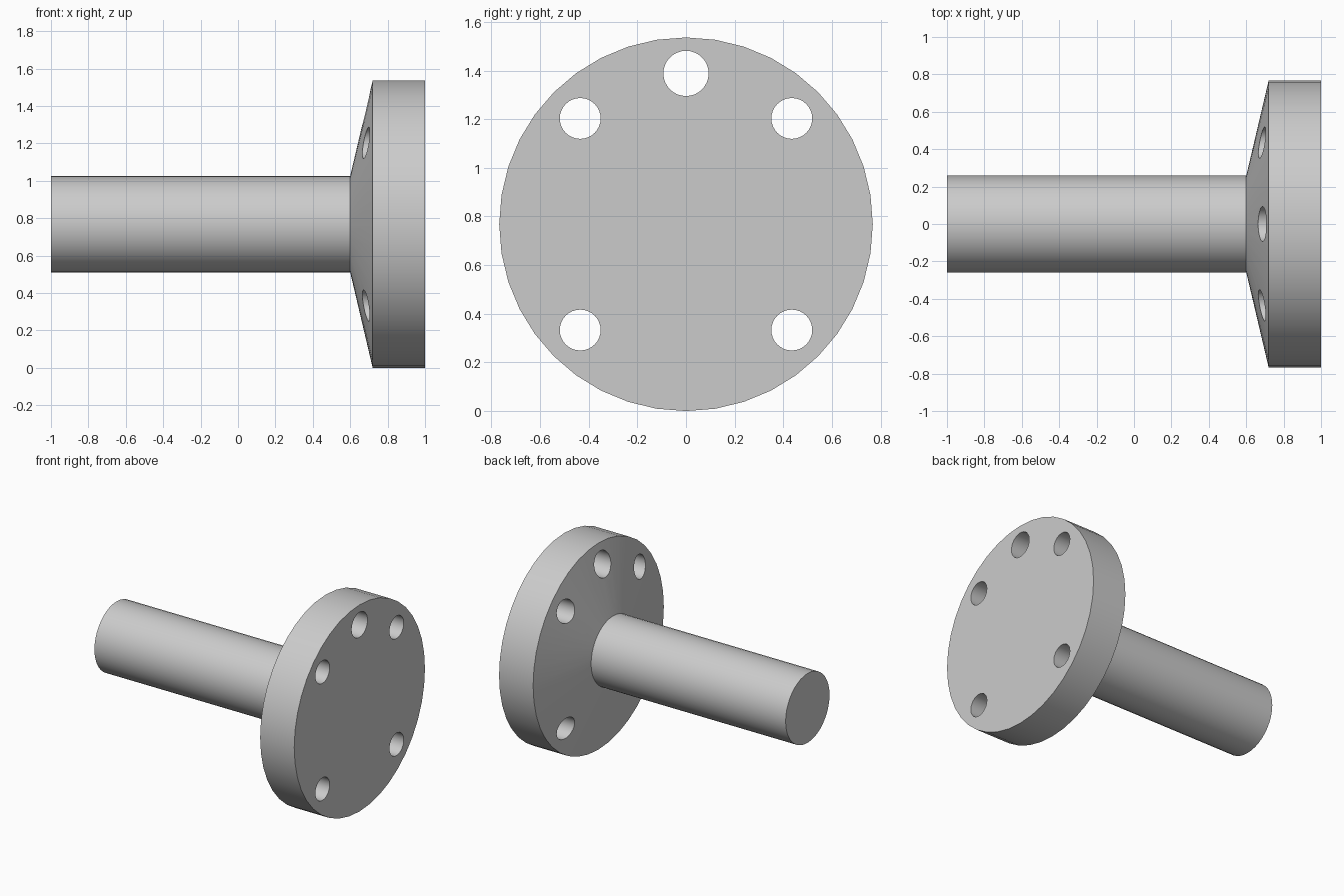
import bpy, bmesh, math

if "Cube" in bpy.data.objects:
    bpy.data.objects.remove(bpy.data.objects["Cube"], do_unlink=True)

AXIS_Z = 0.768
SIDES = 40

steel = bpy.data.materials.new("light_grey_metal")
steel.use_nodes = True
grey = (0.6, 0.6, 0.6, 1)
steel.diffuse_color = grey
steel.node_tree.nodes["Principled BSDF"].inputs["Base Color"].default_value = grey


def turned(name, profile, sides, y=0.0, z=0.0):
    """Solid turned about the x axis from (x, radius) points, with flat caps."""
    bm = bmesh.new()
    rings = []
    for x, r in profile:
        angles = [2 * math.pi * i / sides for i in range(sides)]
        rings.append([bm.verts.new((x, y + r * math.sin(a), z + r * math.cos(a)))
                      for a in angles])
    for a, b in zip(rings, rings[1:]):
        for i in range(sides):
            j = (i + 1) % sides
            bm.faces.new((a[i], a[j], b[j], b[i]))
    bm.faces.new(rings[0])
    bm.faces.new(rings[-1])
    bmesh.ops.recalc_face_normals(bm, faces=bm.faces)
    mesh = bpy.data.meshes.new(name)
    bm.to_mesh(mesh)
    bm.free()
    mesh.materials.append(steel)
    obj = bpy.data.objects.new(name, mesh)
    bpy.context.collection.objects.link(obj)
    return obj


# Shaft, tapered shoulder and flange in one turned body
body = turned("flanged_shaft",
              [(-1, 0.258), (0.6, 0.258), (0.72, 0.768), (1, 0.768)],
              SIDES, z=AXIS_Z)

# Bolt holes: four at the corners of a square, and a larger one at the top
holes = [(sy * 0.435, sz * 0.435, 0.084) for sy in (-1, 1) for sz in (-1, 1)]
holes.append((0, 0.62, 0.093))

bpy.context.view_layer.objects.active = body
for y, z, r in holes:
    cutter = turned("hole_cutter", [(0.5, r), (1.1, r)], 32, y, AXIS_Z + z)
    cutter.hide_render = True
    mod = body.modifiers.new("bolt_hole", "BOOLEAN")
    mod.operation = "DIFFERENCE"
    mod.solver = "EXACT"
    mod.object = cutter
    bpy.ops.object.modifier_apply(modifier=mod.name)
    bpy.data.objects.remove(cutter, do_unlink=True)

# Smooth round walls, crisp rims
bpy.ops.object.select_all(action="DESELECT")
body.select_set(True)
bpy.ops.object.shade_smooth_by_angle(angle=math.radians(30))
